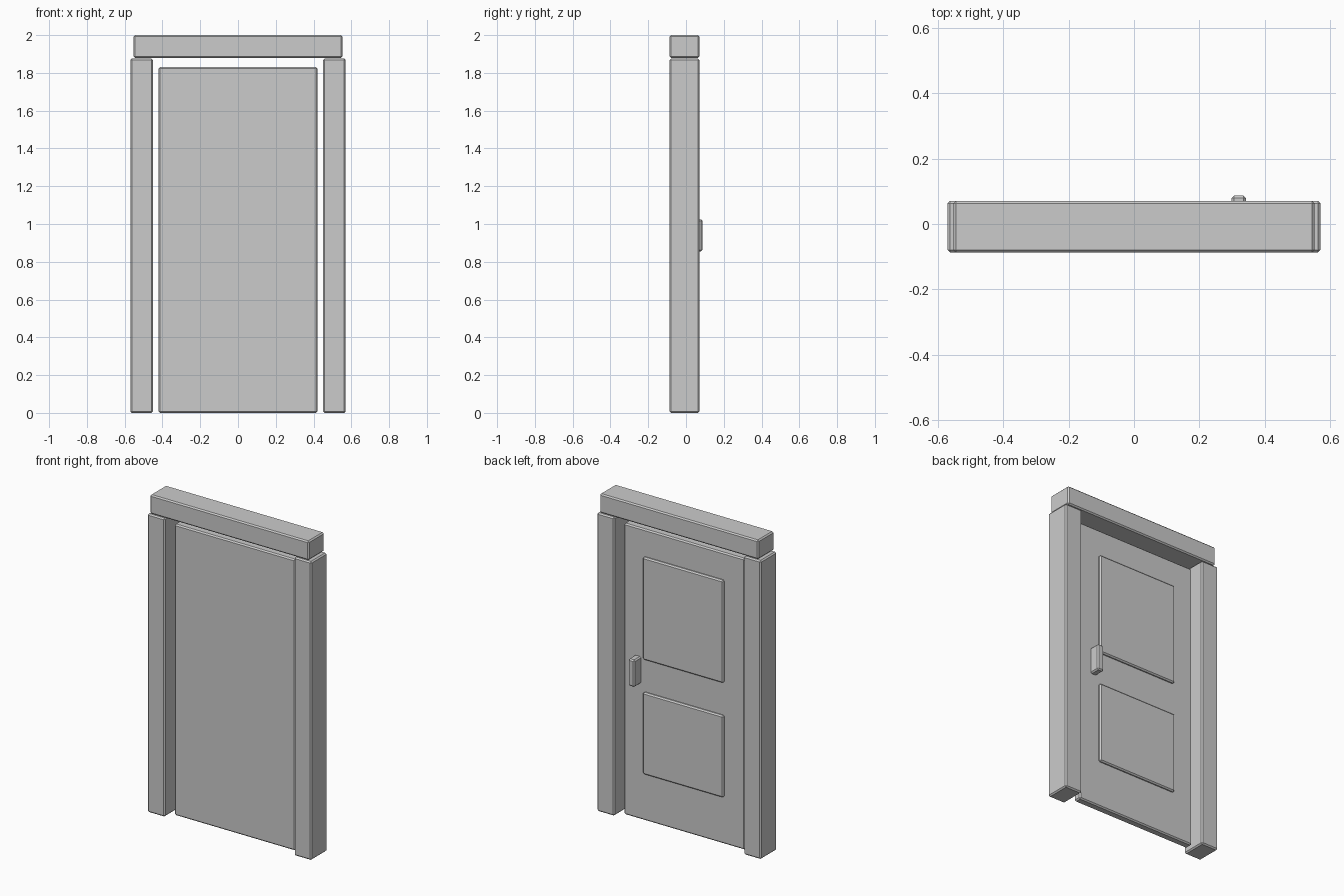
import bpy

if "Cube" in bpy.data.objects:
    bpy.data.objects.remove(bpy.data.objects["Cube"])

BEVEL = 0.008


def box(name, x, y, z, bevel=BEVEL):
    """Chamfered box spanning the given (min, max) ranges."""
    spans = (x, y, z)
    bpy.ops.mesh.primitive_cube_add(size=1, location=[(a + b) / 2 for a, b in spans])
    obj = bpy.context.object
    obj.name = name
    obj.scale = [b - a for a, b in spans]
    bpy.ops.object.transform_apply(location=False, rotation=False, scale=True)
    mod = obj.modifiers.new("chamfer", 'BEVEL')
    mod.width = bevel
    mod.segments = 1
    return obj


FRAME_Y = (-0.087, 0.071)
DOOR_Y = (-0.033, 0.018)

# Frame: two posts and a lintel
for side, x in (("left", (-0.57, -0.45)), ("right", (0.45, 0.57))):
    box(side + "_post", x, FRAME_Y, (0, 1.876))
box("lintel", (-0.552, 0.552), FRAME_Y, (1.88, 2.0))

# Door slab
box("door_slab", (-0.42, 0.42), DOOR_Y, (0, 1.83))

# Raised panels on the back face
for name, z in (("upper_panel", (1.015, 1.66)), ("lower_panel", (0.295, 0.81))):
    box(name, (-0.28, 0.28), (-0.005, DOOR_Y[1] + 0.015), z)

# Handle on the back face
box("handle", (0.298, 0.342), (0.014, 0.087), (0.855, 1.025))
